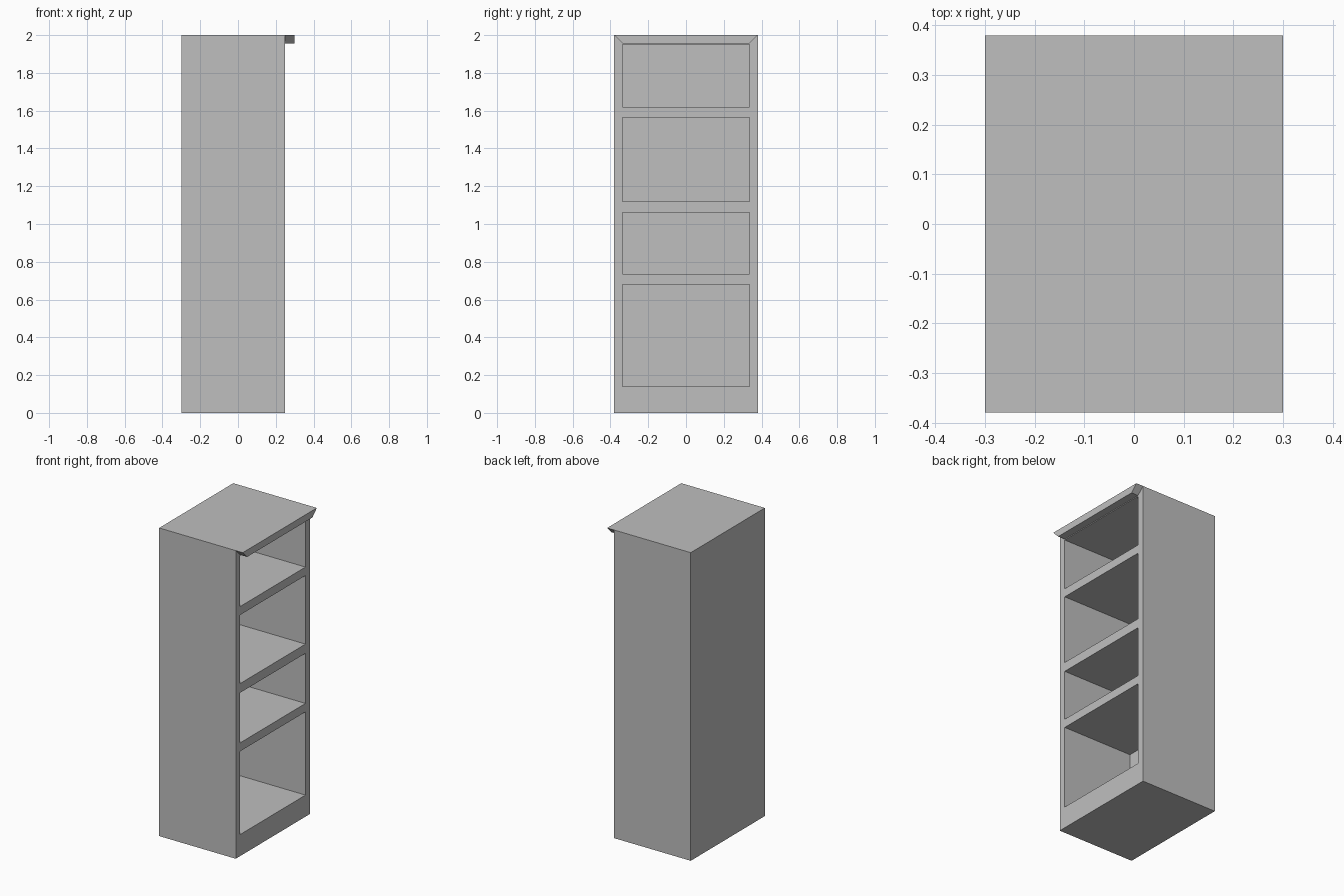
import bpy, bmesh
from mathutils import Vector

if "Cube" in bpy.data.objects:
    bpy.data.objects.remove(bpy.data.objects["Cube"])

grey = bpy.data.materials.new("plain_grey")
grey.diffuse_color = (0.52, 0.52, 0.52, 1)
grey.use_nodes = True
grey.node_tree.nodes["Principled BSDF"].inputs["Base Color"].default_value = grey.diffuse_color

BACK, FRONT = -0.30, 0.25      # cabinet depth runs along x
HALF_W, HEIGHT = 0.38, 2.0
IN_W, IN_BACK = 0.335, -0.25   # half width and rear of the compartments
LIP_Z = 1.955


def finish(name, bm):
    bmesh.ops.recalc_face_normals(bm, faces=bm.faces)
    mesh = bpy.data.meshes.new(name)
    bm.to_mesh(mesh)
    bm.free()
    mesh.materials.append(grey)
    obj = bpy.data.objects.new(name, mesh)
    bpy.context.collection.objects.link(obj)
    return obj


def box_bm(lo, hi):
    bm = bmesh.new()
    bmesh.ops.create_cube(bm, size=1)
    lo, hi = Vector(lo), Vector(hi)
    for v in bm.verts:
        v.co = (lo + hi) / 2 + v.co * (hi - lo)
    return bm


def box(name, lo, hi):
    return finish(name, box_bm(lo, hi))


# Carcass with an upper and a lower compartment pushed in from the open side
openings = [(0.14, 1.565), (1.62, 1.95)]
bm = box_bm((BACK, -HALF_W, 0), (FRONT, HALF_W, HEIGHT))
cuts = [((0, y, 0), (0, 1, 0)) for y in (-IN_W, IN_W)]
cuts += [((0, 0, z), (0, 0, 1)) for pair in openings for z in pair]
for co, no in cuts:
    # split only the open side, leaving the other sides as plain panels
    faces = [f for f in bm.faces if f.normal.x > 0.9]
    edges = {e for f in faces for e in f.edges}
    verts = {v for f in faces for v in f.verts}
    bmesh.ops.bisect_plane(bm, geom=faces + list(edges) + list(verts),
                           plane_co=co, plane_no=no)
    bm.normal_update()
for z0, z1 in openings:
    for f in list(bm.faces):
        c = f.calc_center_median()
        if f.normal.x > 0.9 and c.x > FRONT - 0.01 and abs(c.y) < IN_W and z0 < c.z < z1:
            new = bmesh.ops.extrude_face_region(bm, geom=[f])["geom"]
            moved = [v for v in new if isinstance(v, bmesh.types.BMVert)]
            bmesh.ops.translate(bm, verts=moved, vec=(IN_BACK - FRONT, 0, 0))
            if f.is_valid:
                bmesh.ops.delete(bm, geom=[f], context="FACES_ONLY")
            bm.normal_update()
finish("carcass", bm)

# Shelves in the lower compartment
for name, z0, z1 in (("lower_shelf", 0.68, 0.735), ("upper_shelf", 1.06, 1.12)):
    box(name, (IN_BACK, -IN_W, z0), (FRONT, IN_W, z1))

# Overhanging top lip with angled ends
bm = box_bm((FRONT, -HALF_W, LIP_Z), (0.30, HALF_W, HEIGHT))
for v in bm.verts:
    if v.co.z < LIP_Z + 0.01:
        v.co.y *= IN_W / HALF_W
finish("top_lip", bm)
